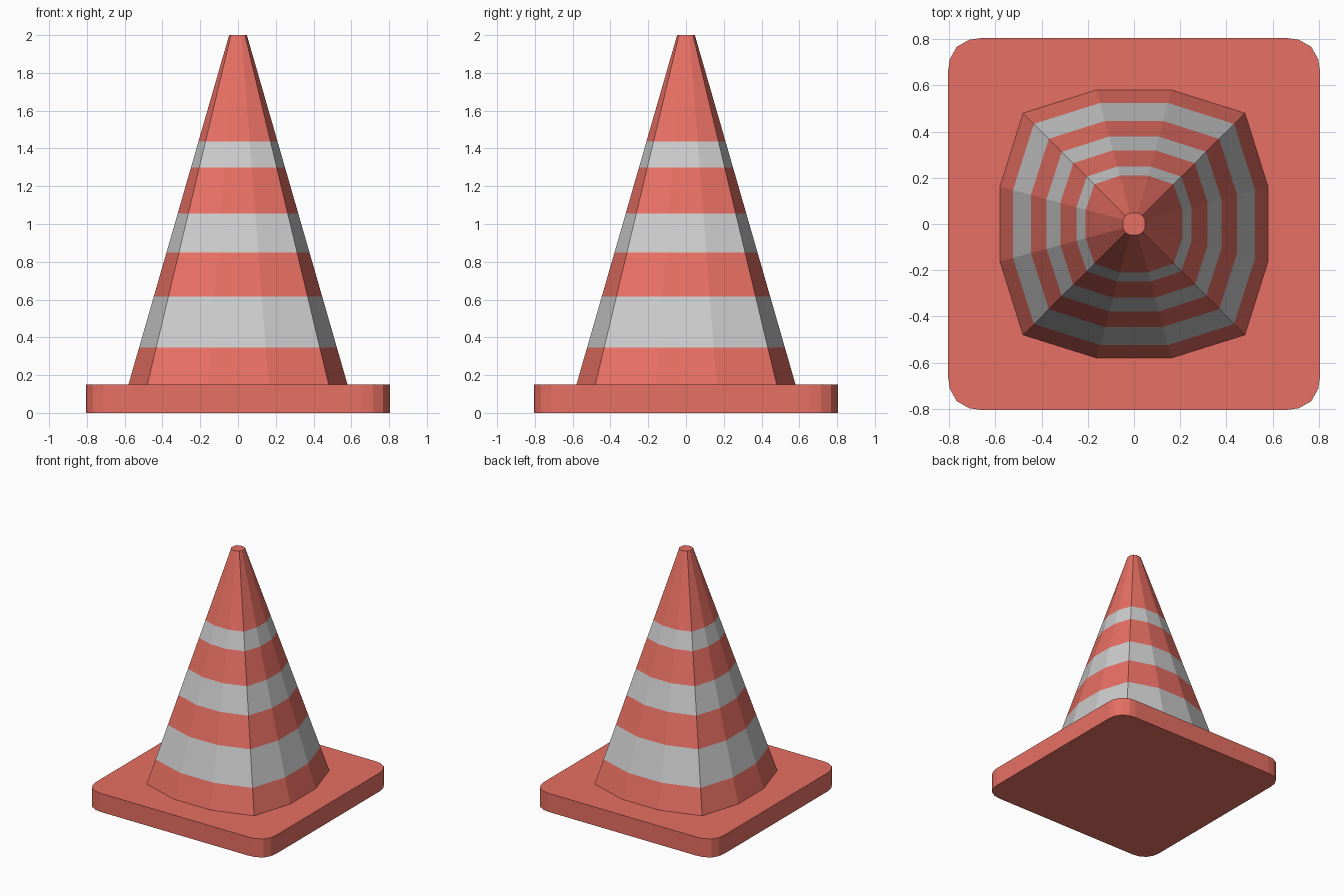
import bpy, bmesh

if "Cube" in bpy.data.objects:
    bpy.data.objects.remove(bpy.data.objects["Cube"])


def material(name, color):
    mat = bpy.data.materials.new(name)
    mat.diffuse_color = (*color, 1)
    mat.use_nodes = True
    mat.node_tree.nodes["Principled BSDF"].inputs["Base Color"].default_value = mat.diffuse_color
    return mat


RED = material("red_plastic", (0.80, 0.16, 0.125))
WHITE = material("reflective_white", (0.60, 0.60, 0.60))


def four_fold(quarter):
    """Repeat the points of one corner around all four quadrants."""
    pts, ring = list(quarter), []
    for _ in range(4):
        ring += pts
        pts = [(-y, x) for x, y in pts]
    return ring


def loft(name, sections, mats, striped=False):
    """Skin (z, ring) sections bottom to top and cap both ends."""
    bm = bmesh.new()
    rings = [[bm.verts.new((x, y, z)) for x, y in ring] for z, ring in sections]
    n = len(rings[0])
    for band, (low, high) in enumerate(zip(rings, rings[1:])):
        for i in range(n):
            j = (i + 1) % n
            face = bm.faces.new((low[i], low[j], high[j], high[i]))
            face.material_index = band % 2 if striped else 0
    bm.faces.new(rings[0][::-1])
    bm.faces.new(rings[-1])
    mesh = bpy.data.meshes.new(name)
    bm.to_mesh(mesh)
    bm.free()
    for mat in mats:
        mesh.materials.append(mat)
    obj = bpy.data.objects.new(name, mesh)
    bpy.context.collection.objects.link(obj)
    return obj


# Square foot with rounded corners
foot = four_fold([(0.805, 0.66), (0.797, 0.714), (0.767, 0.767),
                  (0.714, 0.797), (0.66, 0.805)])
loft("base_plate", [(0, foot), (0.15, foot)], [RED])

# Twelve-sided tapering body, alternating red and white bands
Z0, Z1 = 0.15, 2.0
bottom = four_fold([(0.58, 0.162), (0.48, 0.48), (0.162, 0.58)])
top = four_fold([(0.047, 0.018), (0.037, 0.037), (0.018, 0.047)])


def body_ring(z):
    t = (z - Z0) / (Z1 - Z0)
    return [(a + (c - a) * t, b + (d - b) * t)
            for (a, b), (c, d) in zip(bottom, top)]


levels = [Z0, 0.345, 0.615, 0.85, 1.056, 1.30, 1.438, Z1]
loft("cone_body", [(z, body_ring(z)) for z in levels], [RED, WHITE], striped=True)
